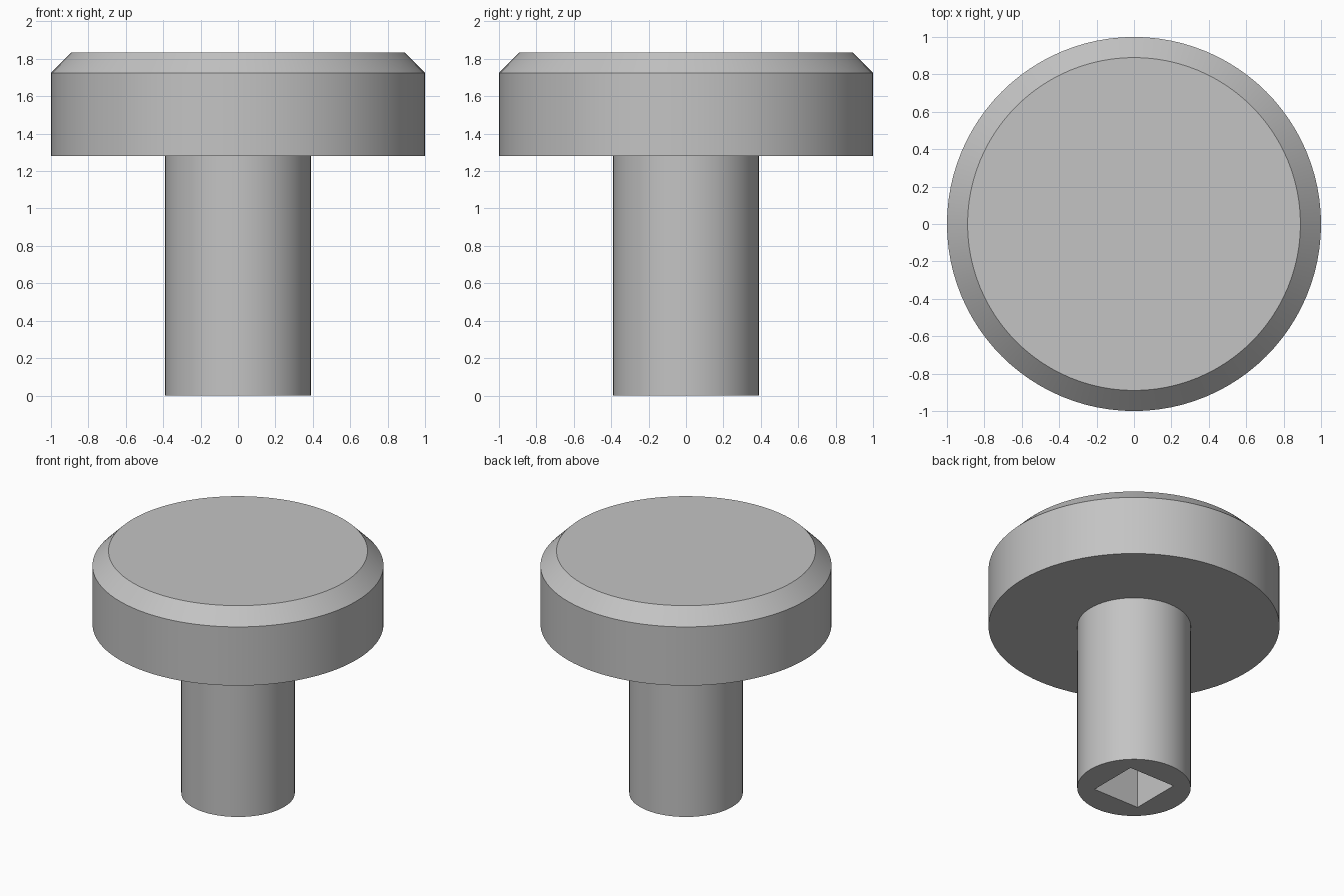
import bpy
import bmesh
import math

default = bpy.data.objects.get("Cube")
if default:
    bpy.data.objects.remove(default, do_unlink=True)

SEGMENTS = 96
HEAD_BASE, HEAD_EDGE, HEAD_TOP = 1.28, 1.725, 1.835
SHANK_RADIUS = 0.39
SOCKET_SIDE = 0.385

grey = bpy.data.materials.new("plain_grey")
colour = (0.55, 0.55, 0.55, 1)
grey.diffuse_color = colour
grey.use_nodes = True
grey.node_tree.nodes["Principled BSDF"].inputs["Base Color"].default_value = colour


def add_object(name, bm):
    """Turn a bmesh into a grey object."""
    bmesh.ops.recalc_face_normals(bm, faces=bm.faces)
    mesh = bpy.data.meshes.new(name)
    bm.to_mesh(mesh)
    bm.free()
    mesh.materials.append(grey)
    obj = bpy.data.objects.new(name, mesh)
    bpy.context.collection.objects.link(obj)
    return obj


def turned(name, profile):
    """Solid of revolution from (radius, height) points, capped at both ends."""
    bm = bmesh.new()
    rings = []
    for radius, z in profile:
        angles = [math.tau * i / SEGMENTS for i in range(SEGMENTS)]
        rings.append([bm.verts.new((radius * math.cos(a), radius * math.sin(a), z))
                      for a in angles])
    for low, high in zip(rings, rings[1:]):
        for i in range(SEGMENTS):
            j = (i + 1) % SEGMENTS
            bm.faces.new((low[i], low[j], high[j], high[i]))
    bm.faces.new(rings[0])
    bm.faces.new(rings[-1])
    return add_object(name, bm)


def select_only(obj):
    bpy.ops.object.select_all(action="DESELECT")
    obj.select_set(True)
    bpy.context.view_layer.objects.active = obj


# Chamfered round head
head = turned("knob_head", [(1, HEAD_BASE), (1, HEAD_EDGE), (0.89, HEAD_TOP)])

# Shank, running a little way into the head
shank = turned("shank", [(SHANK_RADIUS, 0), (SHANK_RADIUS, HEAD_BASE + 0.1)])

# Square socket cut up into the shank
bm = bmesh.new()
bmesh.ops.create_cube(bm, size=1)
bmesh.ops.scale(bm, vec=(SOCKET_SIDE, SOCKET_SIDE, 2 * HEAD_BASE), verts=bm.verts)
cutter = add_object("socket_cutter", bm)
cutter.hide_render = True

cut = shank.modifiers.new("square_socket", "BOOLEAN")
cut.operation = "DIFFERENCE"
cut.solver = "EXACT"
cut.object = cutter
select_only(shank)
bpy.ops.object.modifier_apply(modifier=cut.name)
bpy.data.objects.remove(cutter, do_unlink=True)

# Smooth sides with crisp rims
for part in (head, shank):
    select_only(part)
    bpy.ops.object.shade_smooth_by_angle(angle=math.radians(30))
